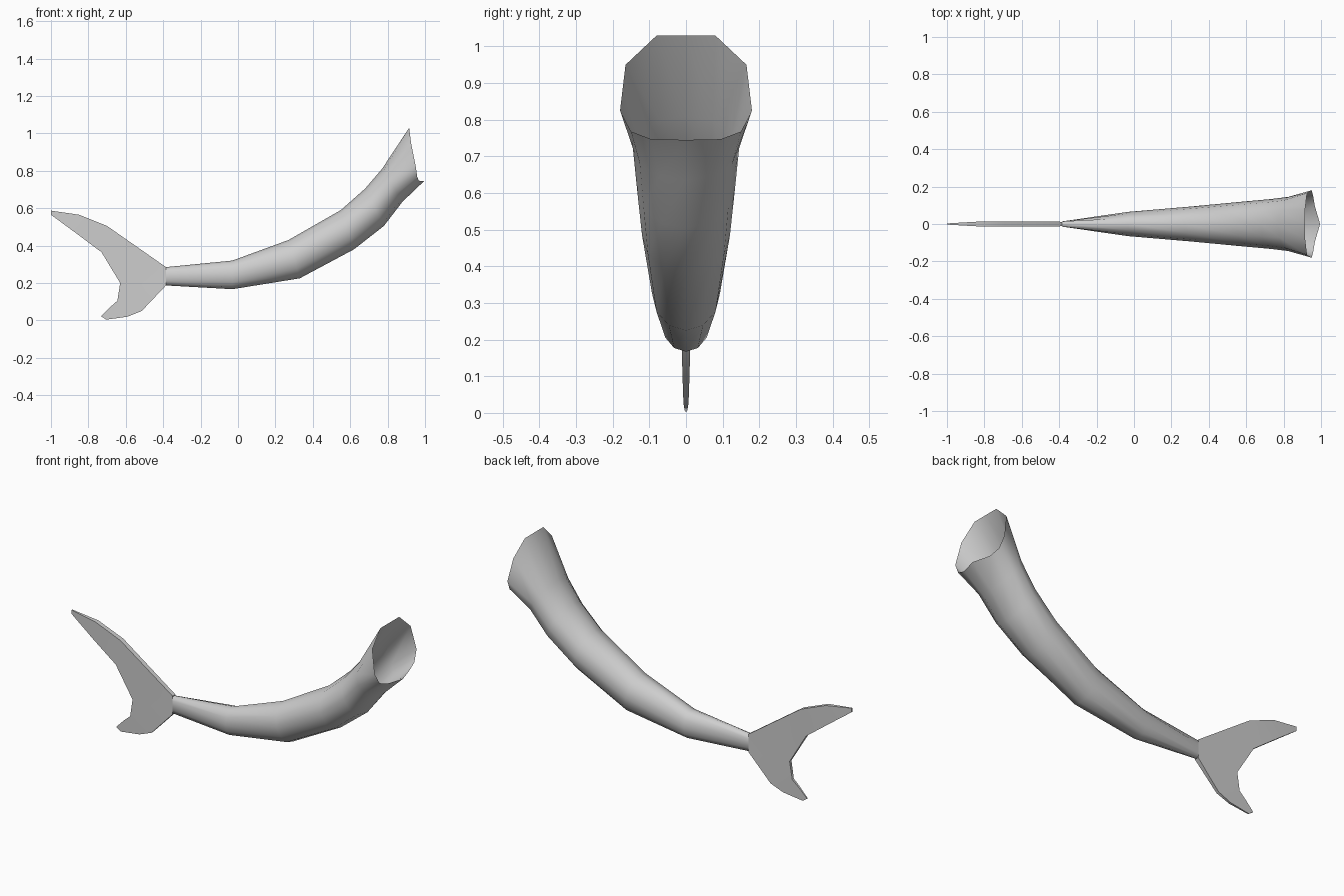
import bpy, bmesh, math

if "Cube" in bpy.data.objects:
    bpy.data.objects.remove(bpy.data.objects["Cube"])

grey = bpy.data.materials.new("light grey")
grey.diffuse_color = (0.62, 0.62, 0.62, 1)
grey.use_nodes = True
grey.node_tree.nodes["Principled BSDF"].inputs["Base Color"].default_value = grey.diffuse_color


def finish(bm, name):
    bmesh.ops.recalc_face_normals(bm, faces=bm.faces)
    mesh = bpy.data.meshes.new(name)
    bm.to_mesh(mesh)
    bm.free()
    mesh.materials.append(grey)
    ob = bpy.data.objects.new(name, mesh)
    bpy.context.collection.objects.link(ob)
    bpy.ops.object.select_all(action='DESELECT')
    ob.select_set(True)
    bpy.context.view_layer.objects.active = ob
    bpy.ops.object.shade_smooth_by_angle(angle=math.radians(50))


# Tapered body: rings given by top (x, z), bottom (x, z) and half width
rings = [((0.77, 0.81), (0.88, 0.635), 0.145),
         ((0.68, 0.705), (0.78, 0.505), 0.133),
         ((0.55, 0.59), (0.62, 0.38), 0.12),
         ((0.27, 0.43), (0.33, 0.225), 0.093),
         ((-0.03, 0.32), (-0.03, 0.167), 0.065),
         ((-0.385, 0.285), (-0.385, 0.187), 0.014)]
# Flared open end, half outline from top to bottom
mouth = [(0.915, 0, 1.03), (0.915, 0.08, 1.03), (0.925, 0.165, 0.95),
         (0.95, 0.18, 0.825), (0.958, 0.15, 0.768), (0.967, 0.095, 0.747),
         (0.995, 0, 0.745)]
halves = [mouth]
for i, (top, bot, w) in enumerate(rings):
    half = []
    for k in range(7):
        a = math.pi * k / 6
        t = (1 - math.cos(a)) / 2
        s = math.sin(a) if 0 < k < 6 else 0
        if i == len(rings) - 1:      # slab-shaped root where the fin begins
            s = min(1, 2 * s)
        half.append((top[0] + (bot[0] - top[0]) * t, w * s,
                     top[1] + (bot[1] - top[1]) * t))
    halves.append(half)

bm = bmesh.new()
loops = []
for half in halves:
    full = half + [(x, -y, z) for x, y, z in half[5:0:-1]]
    loops.append([bm.verts.new(p) for p in full])
for a, b in zip(loops, loops[1:]):
    for k in range(12):
        j = (k + 1) % 12
        bm.faces.new((a[k], a[j], b[j], b[k]))
finish(bm, "tail_body")

# Fin points: x, z, half thickness
pts = {
    "u0": (-0.385, 0.285, 0.012), "u1": (-0.70, 0.505, 0.013),
    "u2": (-0.85, 0.565, 0.012), "u3": (-1.0, 0.587, 0.003),
    "t3": (-1.0, 0.565, 0.003), "t2": (-0.86, 0.462, 0.010),
    "t1": (-0.73, 0.365, 0.010), "n": (-0.63, 0.20, 0.008),
    "b1": (-0.645, 0.105, 0.007), "b2": (-0.685, 0.07, 0.005),
    "b3": (-0.732, 0.022, 0.003), "l3": (-0.705, 0.004, 0.003),
    "l2": (-0.59, 0.02, 0.006), "l1": (-0.515, 0.05, 0.008),
    "l0": (-0.385, 0.187, 0.012)}
panels = ["u0 u1 t1 n", "u1 u2 t2 t1", "u2 u3 t3 t2", "u0 n l0",
          "l0 n b1 l1", "l1 b1 b2 l2", "l2 b2 b3 l3"]
bm = bmesh.new()
front = {k: bm.verts.new((x, -y, z)) for k, (x, z, y) in pts.items()}
back = {k: bm.verts.new((x, y, z)) for k, (x, z, y) in pts.items()}
for p in panels:
    for side in (front, back):
        bm.faces.new([side[k] for k in p.split()])
# Rim around the outline, left open where it meets the body
order = list(pts)
for a, b in zip(order, order[1:]):
    bm.faces.new((front[a], front[b], back[b], back[a]))
finish(bm, "tail_fin")
